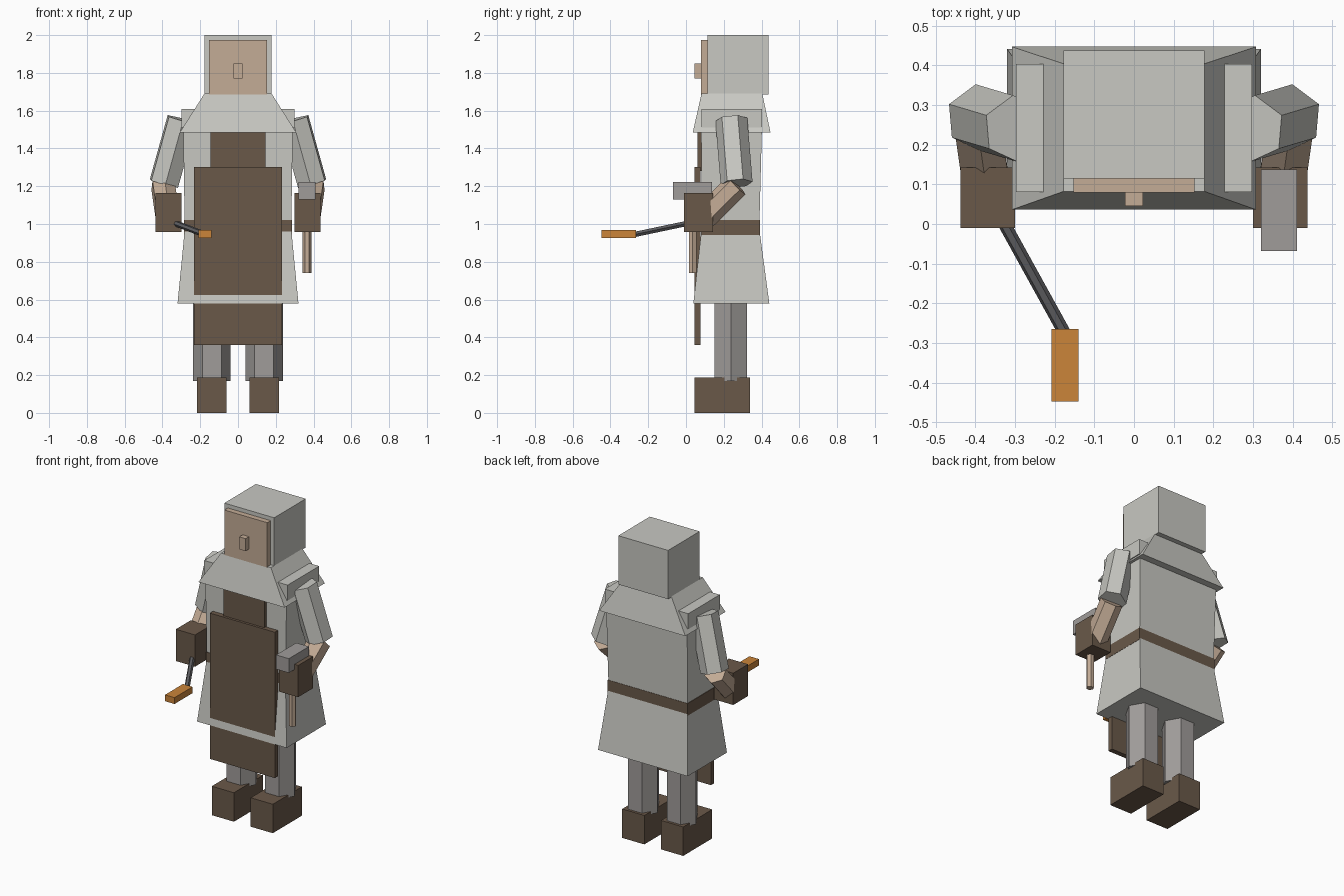
import bpy, bmesh, math
from mathutils import Vector

if "Cube" in bpy.data.objects:
    bpy.data.objects.remove(bpy.data.objects["Cube"])


def material(name, rgb):
    m = bpy.data.materials.new(name)
    lin = [((c / 255 + 0.055) / 1.055) ** 2.4 for c in rgb]
    m.diffuse_color = (*lin, 1)
    m.use_nodes = True
    m.node_tree.nodes["Principled BSDF"].inputs["Base Color"].default_value = m.diffuse_color
    return m


CLOTH = material("pale cloth", (200, 200, 194))
SKIN = material("skin", (196, 172, 150))
LEATHER = material("brown leather", (106, 89, 73))
GREY = material("mid grey", (160, 156, 154))
IRON = material("dark iron", (98, 98, 101))
ORANGE = material("hot orange", (203, 133, 58))


def finish(name, bm, mat):
    bmesh.ops.recalc_face_normals(bm, faces=bm.faces)
    me = bpy.data.meshes.new(name)
    bm.to_mesh(me)
    bm.free()
    me.materials.append(mat)
    ob = bpy.data.objects.new(name, me)
    bpy.context.collection.objects.link(ob)
    return ob


def frustum(name, mat, z0, z1, low, high=None):
    """Box between z0 and z1; low and high are (x0, x1, y0, y1) rectangles."""
    bm = bmesh.new()
    rings = []
    for z, (x0, x1, y0, y1) in ((z0, low), (z1, high or low)):
        rings.append([bm.verts.new((x, y, z)) for x, y in
                      ((x0, y0), (x1, y0), (x1, y1), (x0, y1))])
    a, b = rings
    bm.faces.new(a)
    bm.faces.new(b)
    for i in range(4):
        j = (i + 1) % 4
        bm.faces.new((a[i], a[j], b[j], b[i]))
    return finish(name, bm, mat)


def rod(name, mat, start, end, radius, sides=6, turn=0, side=1):
    """Prism from start to end; side=-1 mirrors it across x."""
    bm = bmesh.new()
    start, end = Vector(start), Vector(end)
    axis = (end - start).normalized()
    u = (Vector((1, 0, 0)) - axis * axis.x).normalized()
    v = u.cross(axis) if axis.z < 0 else axis.cross(u)
    rings = []
    for c in (start, end):
        ring = []
        for i in range(sides):
            t = math.radians(turn) + 2 * math.pi * i / sides
            p = c + (u * math.cos(t) + v * math.sin(t)) * radius
            ring.append(bm.verts.new((p.x * side, p.y, p.z)))
        rings.append(ring)
    a, b = rings
    bm.faces.new(a)
    bm.faces.new(b)
    for i in range(sides):
        j = (i + 1) % sides
        bm.faces.new((a[i], a[j], b[j], b[i]))
    return finish(name, bm, mat)


# head, face and nose
frustum("hood", CLOTH, 1.685, 2.0, (-0.178, 0.178, 0.115, 0.437))
frustum("face", SKIN, 1.685, 1.975, (-0.153, 0.153, 0.08, 0.12))
frustum("nose", SKIN, 1.77, 1.85, (-0.023, 0.023, 0.045, 0.085))

# tunic, cape and belt
frustum("cape", CLOTH, 1.485, 1.69, (-0.308, 0.308, 0.036, 0.447), (-0.178, 0.178, 0.082, 0.404))
frustum("torso", CLOTH, 0.98, 1.51, (-0.282, 0.282, 0.085, 0.388), (-0.29, 0.29, 0.08, 0.402))
frustum("belt", LEATHER, 0.943, 1.022, (-0.286, 0.286, 0.081, 0.391))
frustum("skirt", CLOTH, 0.58, 0.96, (-0.32, 0.32, 0.039, 0.441), (-0.283, 0.283, 0.081, 0.39))

# apron
frustum("apron_bib", LEATHER, 1.28, 1.50, (-0.146, 0.146, 0.06, 0.085))
frustum("apron", LEATHER, 0.36, 1.302, (-0.232, 0.232, 0.044, 0.076))

# mirrored limbs
for s, tag in ((1, "left"), (-1, "right")):
    def span(x0, x1, y0, y1):
        return (min(s * x0, s * x1), max(s * x0, s * x1), y0, y1)

    frustum(tag + "_shoulder", CLOTH, 1.51, 1.61, span(0.225, 0.298, 0.081, 0.403))
    rod(tag + "_sleeve", CLOTH, (0.298, 0.24, 1.553), (0.392, 0.268, 1.215), 0.085, turn=25, side=s)
    rod(tag + "_forearm", SKIN, (0.397, 0.268, 1.205), (0.37, 0.08, 1.02), 0.068, turn=25, side=s)
    frustum(tag + "_glove", LEATHER, 0.958, 1.163, span(0.30, 0.437, -0.01, 0.142))
    rod(tag + "_leg", GREY, (s * 0.138, 0.237, 0.17), (s * 0.138, 0.237, 0.60), 0.099)
    frustum(tag + "_boot", LEATHER, 0, 0.187, span(0.06, 0.218, 0.044, 0.34))

# hammer
frustum("hammer_head", GREY, 1.13, 1.222, (0.32, 0.411, -0.068, 0.137))
rod("hammer_handle", SKIN, (0.365, 0.035, 0.74), (0.365, 0.035, 1.15), 0.023)

# iron rod with glowing tip
rod("iron_rod", IRON, (-0.335, 0.015, 1.005), (-0.172, -0.28, 0.943), 0.016)
frustum("hot_tip", ORANGE, 0.927, 0.968, (-0.208, -0.14, -0.448, -0.265))
